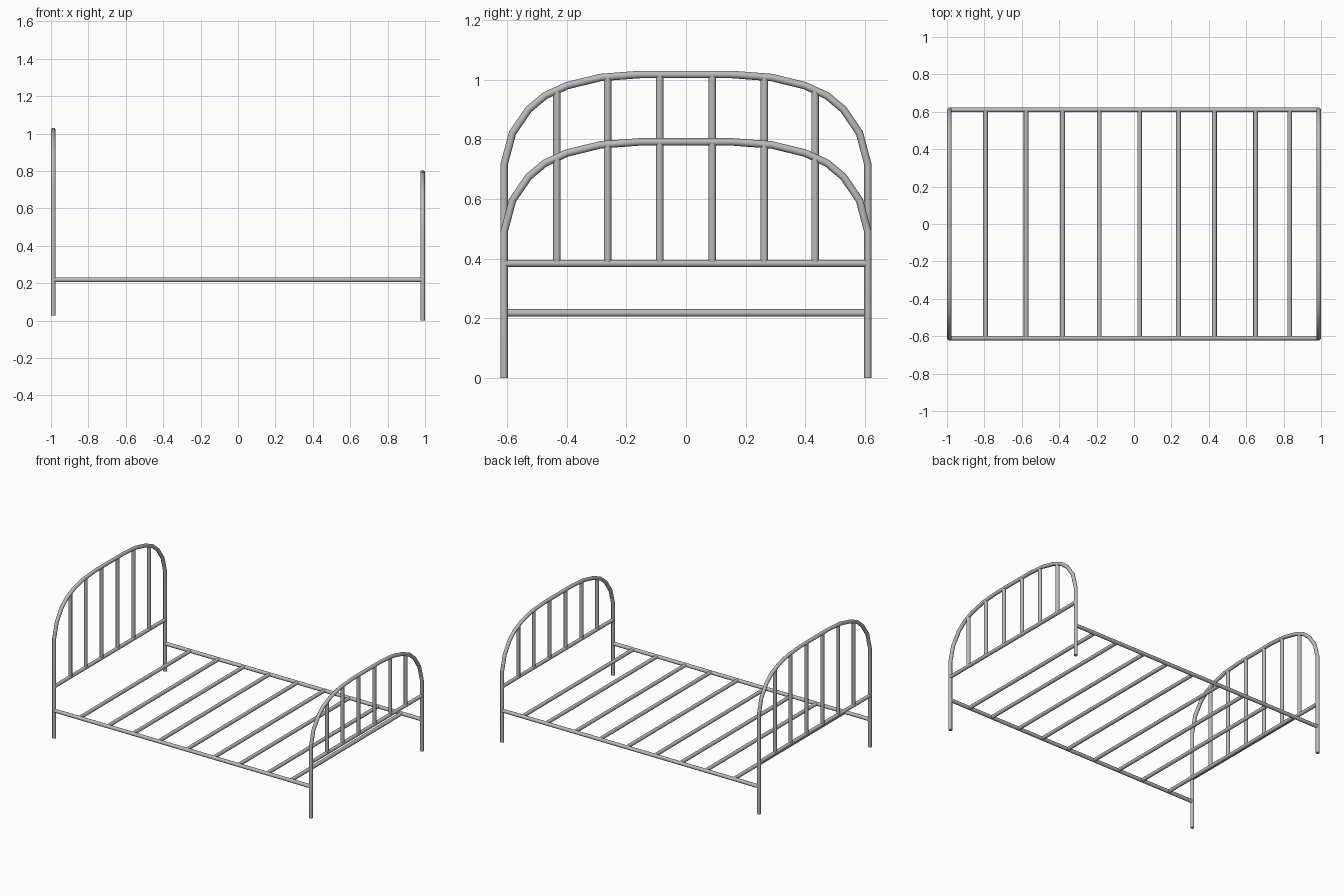
import bpy
import math

cube = bpy.data.objects.get("Cube")
if cube:
    bpy.data.objects.remove(cube, do_unlink=True)

RADIUS = 0.0125
END_X = 0.9875
SIDE_Y = 0.61
RAIL_Z = 0.384
BASE_Z = 0.218

# Single painted metal colour
metal = bpy.data.materials.new("grey_metal")
metal.use_nodes = True
metal.diffuse_color = (0.5, 0.5, 0.5, 1)
metal.node_tree.nodes["Principled BSDF"].inputs["Base Color"].default_value = (0.5, 0.5, 0.5, 1)


def tube(name, points):
    """Round capped tube along a path, as a smooth mesh."""
    curve = bpy.data.curves.new(name, "CURVE")
    curve.dimensions = "3D"
    curve.bevel_depth = RADIUS
    curve.bevel_resolution = 4
    curve.use_fill_caps = True
    path = curve.splines.new("POLY")
    path.points.add(len(points) - 1)
    for point, co in zip(path.points, points):
        point.co = (*co, 1)
    obj = bpy.data.objects.new(name, curve)
    bpy.context.collection.objects.link(obj)
    bpy.ops.object.select_all(action="DESELECT")
    obj.select_set(True)
    bpy.context.view_layer.objects.active = obj
    bpy.ops.object.convert(target="MESH")
    obj = bpy.context.object
    obj.data.materials.clear()
    obj.data.materials.append(metal)
    bpy.ops.object.shade_smooth_by_angle(angle=math.radians(40))
    return obj


# Half of the arch as (y, height below the crown), from post to crown
ARCH = [(SIDE_Y, 0.301), (0.582, 0.196), (0.528, 0.117), (0.473, 0.071),
        (0.398, 0.037), (0.287, 0.01), (0.155, 0)]
BALUSTERS = [0.088, 0.263, 0.433]


def arch_height(y, crown):
    """Height of the arch centre line above a given y."""
    for (y0, d0), (y1, d1) in zip(ARCH, ARCH[1:]):
        if y1 <= y <= y0:
            return crown - d0 + (d0 - d1) * (y0 - y) / (y0 - y1)
    return crown


def end_frame(name, x, foot, crown):
    """Legs and arch in one bent tube, with a cross rail and balusters."""
    half = [(SIDE_Y, foot)] + [(y, crown - drop) for y, drop in ARCH]
    outline = half + [(-y, z) for y, z in reversed(half)]
    tube(name + "_arch", [(x, y, z) for y, z in outline])
    tube(name + "_rail", [(x, -SIDE_Y, RAIL_Z), (x, SIDE_Y, RAIL_Z)])
    for side, label in ((1, "back"), (-1, "front")):
        for i, y in enumerate(BALUSTERS, 1):
            tube(f"{name}_baluster_{label}_{i}",
                 [(x, side * y, RAIL_Z), (x, side * y, arch_height(y, crown))])


end_frame("headboard", -END_X, 0.028, 1.018)
end_frame("footboard", END_X, 0, 0.792)

# Long side rails
for side, label in ((1, "back"), (-1, "front")):
    tube("side_rail_" + label,
         [(-END_X, side * SIDE_Y, BASE_Z), (END_X, side * SIDE_Y, BASE_Z)])

# Slats across the base
SLATS = [-0.794, -0.577, -0.382, -0.185, 0.03, 0.238, 0.43, 0.65, 0.832]
for i, x in enumerate(SLATS, 1):
    tube(f"slat_{i}", [(x, -SIDE_Y, BASE_Z), (x, SIDE_Y, BASE_Z)])
